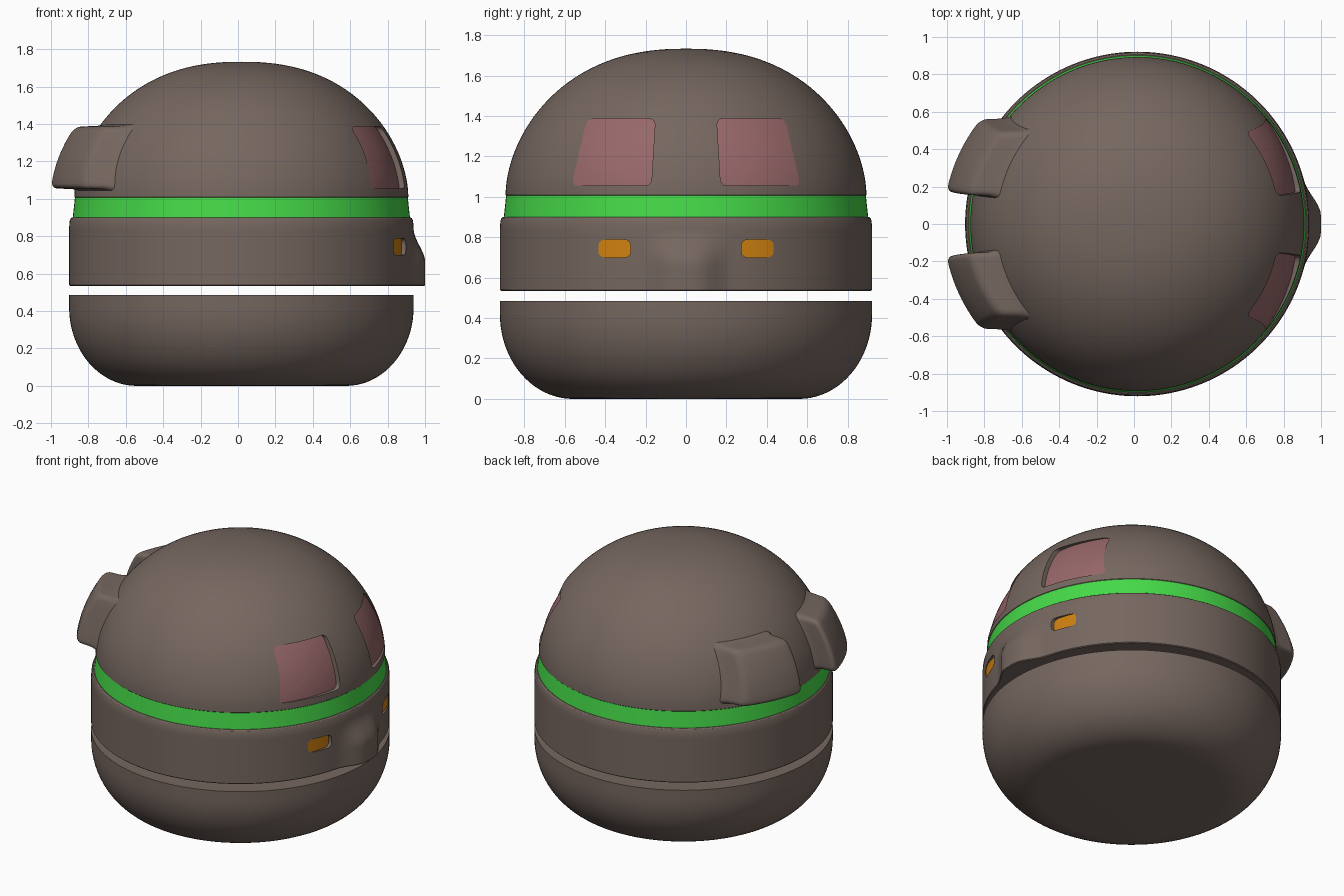
import bpy, bmesh, math

if "Cube" in bpy.data.objects:
    bpy.data.objects.remove(bpy.data.objects["Cube"])

CX = 0.018      # axis of the round body
SEG = 160


def material(name, rgb):
    m = bpy.data.materials.new(name)
    m.diffuse_color = (*rgb, 1)
    m.use_nodes = True
    m.node_tree.nodes["Principled BSDF"].inputs["Base Color"].default_value = m.diffuse_color
    return m


BROWN = material("brown shell", (0.18, 0.135, 0.115))
GREEN = material("bright green", (0.06, 0.70, 0.065))
PINK = material("dusty pink", (0.31, 0.135, 0.14))
AMBER = material("amber", (0.62, 0.22, 0.005))


def finish(name, bm, mats):
    bmesh.ops.recalc_face_normals(bm, faces=bm.faces)
    me = bpy.data.meshes.new(name)
    bm.to_mesh(me)
    bm.free()
    for m in mats:
        me.materials.append(m)
    ob = bpy.data.objects.new(name, me)
    bpy.context.collection.objects.link(ob)
    return ob


def smooth(ob):
    bpy.ops.object.select_all(action='DESELECT')
    ob.select_set(True)
    bpy.context.view_layer.objects.active = ob
    bpy.ops.object.shade_smooth_by_angle(angle=math.radians(32))


def bridge(bm, a, b, mat=0):
    n = max(len(a), len(b))
    for i in range(n):
        j = (i + 1) % n
        vs = [a[i % len(a)], a[j % len(a)], b[j % len(b)], b[i % len(b)]]
        bm.faces.new(list(dict.fromkeys(vs))).material_index = mat


def lathe(name, profile, mats, warp=None):
    bm = bmesh.new()
    rings = []
    for r, z in profile:
        if r < 1e-6:
            rings.append([bm.verts.new((CX, 0, z))])
        else:
            rings.append([bm.verts.new((CX + r * math.cos(t), r * math.sin(t), z))
                          for t in (2 * math.pi * i / SEG for i in range(SEG))])
    for a, b in zip(rings, rings[1:]):
        bridge(bm, a, b)
    if warp:
        for v in bm.verts:
            warp(v)
    return finish(name, bm, mats)


def step(a, b, x):
    t = max(0, min(1, (x - a) / (b - a)))
    return t * t * (3 - 2 * t)


def dome_r(z):
    t = max(0, min(1, (z - 1.01) / 0.723))
    return 0.893 * (1 - t ** 1.8) ** (1 / 2.3)


def outline(corners, rad, sub=6):
    """Rounded polygon in (y, z), with points along its straight edges."""
    pts, n = [], len(corners)

    def toward(p, q):
        d = math.dist(p, q)
        return [p[k] + (q[k] - p[k]) * rad / d for k in (0, 1)]
    for i, c in enumerate(corners):
        nxt = corners[(i + 1) % n]
        a, b = toward(c, corners[i - 1]), toward(c, nxt)
        for s in range(6):
            t = s / 5
            pts.append([(1 - t) ** 2 * a[k] + 2 * t * (1 - t) * c[k] + t * t * b[k] for k in (0, 1)])
        e = toward(nxt, c)
        for s in range(1, sub):
            pts.append([b[k] + (e[k] - b[k]) * s / sub for k in (0, 1)])
    return pts


def loft(name, pts, rings, radius, xsign, ysign, mats, painted=0):
    """Rings of (scale, offset from the shell); the first `painted` spans get slot 1."""
    cy = (min(p[0] for p in pts) + max(p[0] for p in pts)) / 2
    cz = (min(p[1] for p in pts) + max(p[1] for p in pts)) / 2
    bm = bmesh.new()
    made = []
    for k, off in rings:
        ring = []
        for y, z in (pts if k > 0 else [(cy, cz)]):
            y, z = cy + (y - cy) * k, cz + (z - cz) * k
            o = off(y) if callable(off) else off
            x = CX + xsign * (math.sqrt(max(0.01, radius(z) ** 2 - y * y)) + o)
            ring.append(bm.verts.new((x, y * ysign, z)))
        made.append(ring)
    for i, (a, b) in enumerate(zip(made, made[1:])):
        bridge(bm, a, b, 1 if i < painted else 0)
    return finish(name, bm, mats)


def recess(body, name, pts, radius, depth, mats):
    """Cut a pair of sunken coloured panes into the +x side."""
    ys = [p[0] for p in pts]
    lo, hi = min(ys), max(ys)

    def off(y):
        return -0.004 - depth * (hi - y) / (hi - lo)
    rings = [(0, off), (0.3, off), (0.6, off), (0.85, off), (1, off), (1, 0.1), (0.5, 0.1), (0, 0.1)]
    for s in (1, -1):
        cutter = loft(name + "_cutter", pts, rings, radius, 1, s, mats, 4)
        cutter.hide_render = True
        mod = body.modifiers.new("cut", 'BOOLEAN')
        mod.operation, mod.solver, mod.object = 'DIFFERENCE', 'EXACT', cutter
        bpy.context.view_layer.objects.active = body
        bpy.ops.object.modifier_apply(modifier=mod.name)
        bpy.data.objects.remove(cutter)


# Lower bowl
arc = [math.pi / 2 * i / 20 for i in range(21)]
bowl = [(0, 0)] + [(0.56 + 0.361 * math.sin(t), 0.42 - 0.42 * math.cos(t)) for t in arc]
smooth(lathe("lower_bowl", bowl + [(0.921, 0.485), (0, 0.485)], [BROWN]))


# Middle ring with a soft bump on the +x side and two amber lights
def bump(v):
    if v.co.x > 0.3:
        v.co.x += 0.062 * (1 - step(0.05, 0.23, abs(v.co.y))) * (1 - step(0.66, 0.84, v.co.z))


mid = [(0, 0.535), (0.916, 0.535), (0.921, 0.54)] + [(0.921, 0.54 + 0.018 * i) for i in range(1, 18)]
mid += [(0.918, 0.882), (0.913, 0.895), (0.906, 0.90), (0, 0.90)]
middle = lathe("middle_ring", mid, [BROWN, AMBER], bump)
lamp = outline([(0.274, 0.70), (0.434, 0.70), (0.434, 0.788), (0.274, 0.788)], 0.035, 4)
recess(middle, "light", lamp, lambda z: 0.921, 0.018, [BROWN, AMBER])
smooth(middle)

# Green band
smooth(lathe("green_band", [(0, 0.895), (0.902, 0.895), (0.889, 1.015), (0, 1.015)], [GREEN]))

# Dome with two sunken windows
levels = [1.01 + 0.723 * math.sin(math.pi / 2 * i / 36) for i in range(36)]
dome = lathe("dome", [(0, 1.005), (0.888, 1.005)] + [(dome_r(z), z) for z in levels] + [(0, 1.733)],
             [BROWN, PINK])
pane = outline([(0.172, 1.055), (0.567, 1.055), (0.49, 1.387), (0.152, 1.387)], 0.035)
recess(dome, "window", pane, dome_r, 0.026, [BROWN, PINK])
smooth(dome)

# Two raised pods on the -x side, following the dome's curve
edge = [(1 - 0.17 * (1 - math.cos(t)), 0.115 + 0.035 * math.sin(t))
        for t in (math.pi / 2 * i / 6 for i in range(7))]
pod_rings = [(0, -0.06), (1.08, -0.06), (1.08, -0.005), (1.04, 0.015), (1.015, 0.04)] + edge
pod_rings += [(0.6, 0.15), (0.3, 0.15), (0, 0.15)]
for s, side in ((1, "back"), (-1, "front")):
    smooth(loft("pod_" + side, pane, pod_rings, dome_r, -1, s, [BROWN]))
